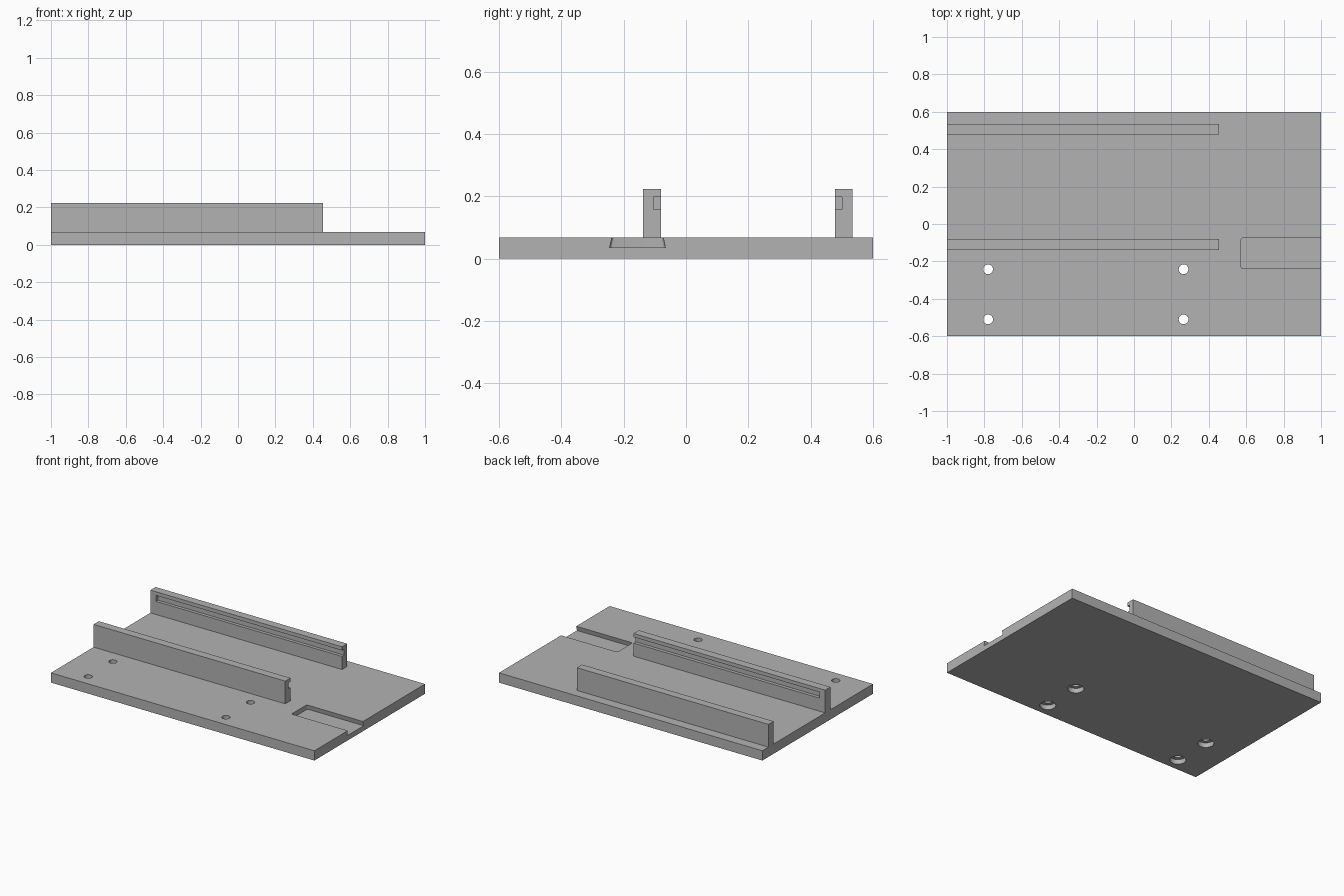
import bpy
import bmesh
from mathutils import Matrix

if "Cube" in bpy.data.objects:
    bpy.data.objects.remove(bpy.data.objects["Cube"], do_unlink=True)

BASE_TOP = 0.067
RAIL_TOP = 0.223
RAIL_END = 0.455

grey = bpy.data.materials.new("plain grey")
grey.use_nodes = True
COLOUR = (0.45, 0.45, 0.45, 1)
grey.diffuse_color = COLOUR
grey.node_tree.nodes["Principled BSDF"].inputs["Base Color"].default_value = COLOUR


def finish(name, bm):
    bmesh.ops.recalc_face_normals(bm, faces=bm.faces)
    mesh = bpy.data.meshes.new(name)
    bm.to_mesh(mesh)
    bm.free()
    mesh.materials.append(grey)
    ob = bpy.data.objects.new(name, mesh)
    bpy.context.collection.objects.link(ob)
    return ob


def prism(name, profile, x0, x1, round_start=0):
    """Extrude a (y, z) profile along x, optionally rounding its upright start edges."""
    bm = bmesh.new()
    face = bm.faces.new([bm.verts.new((x0, y, z)) for y, z in profile])
    out = bmesh.ops.extrude_face_region(bm, geom=[face])
    moved = [v for v in out["geom"] if isinstance(v, bmesh.types.BMVert)]
    bmesh.ops.translate(bm, verts=moved, vec=(x1 - x0, 0, 0))
    if round_start:
        upright = [e for e in bm.edges
                   if all(abs(v.co.x - x0) < 1e-5 for v in e.verts)
                   and abs(e.verts[0].co.z - e.verts[1].co.z) > 0.01]
        bmesh.ops.bevel(bm, geom=upright, offset=round_start, segments=3,
                        profile=0.5, affect='EDGES')
    return finish(name, bm)


def box(name, x0, x1, y0, y1, z0, z1):
    return prism(name, [(y0, z0), (y1, z0), (y1, z1), (y0, z1)], x0, x1)


def cylinder(name, x, y, z0, z1, radius):
    bm = bmesh.new()
    bmesh.ops.create_cone(bm, cap_ends=True, segments=32, radius1=radius, radius2=radius,
                          depth=z1 - z0, matrix=Matrix.Translation((x, y, (z0 + z1) / 2)))
    return finish(name, bm)


def cut(ob, cutter):
    """Subtract the cutter from the object, then discard it."""
    cutter.hide_render = True
    mod = ob.modifiers.new("cut", 'BOOLEAN')
    mod.operation = 'DIFFERENCE'
    mod.solver = 'EXACT'
    mod.object = cutter
    bpy.context.view_layer.objects.active = ob
    bpy.ops.object.modifier_apply(modifier=mod.name)
    bpy.data.objects.remove(cutter, do_unlink=True)


# Base plate
base = box("base_plate", -1, 1, -0.6, 0.6, 0, BASE_TOP)

# Dovetail pocket, open at the +x edge; sides continue above the plate for a clean cut
floor, slope = 0.035, 0.22
low, high, rise = -0.245, -0.066, 0.06
pocket = prism("pocket_cutter",
               [(low, floor), (high, floor),
                (high - slope * rise, floor + rise), (low + slope * rise, floor + rise)],
               0.573, 1.1, round_start=0.01)
cut(base, pocket)

# Screw holes with counterbores underneath
for x in (-0.78, 0.265):
    for y in (-0.242, -0.51):
        cut(base, cylinder("hole_cutter", x, y, -0.1, 0.2, 0.026))
        cut(base, cylinder("counterbore_cutter", x, y, -0.1, 0.032, 0.05))

# Two rails with facing slots, closed at the -x end
front_rail = box("front_rail", -1, RAIL_END, -0.138, -0.081, BASE_TOP, RAIL_TOP)
cut(front_rail, box("slot_cutter", -0.957, 0.6, -0.104, 0, 0.157, 0.198))
back_rail = box("back_rail", -1, RAIL_END, 0.478, 0.534, BASE_TOP, RAIL_TOP)
cut(back_rail, box("slot_cutter", -0.957, 0.6, 0.4, 0.5, 0.157, 0.198))

# Smooth the round hole walls, keep every edge sharp
bpy.ops.object.select_all(action='DESELECT')
base.select_set(True)
bpy.context.view_layer.objects.active = base
bpy.ops.object.shade_smooth_by_angle(angle=0.5)
